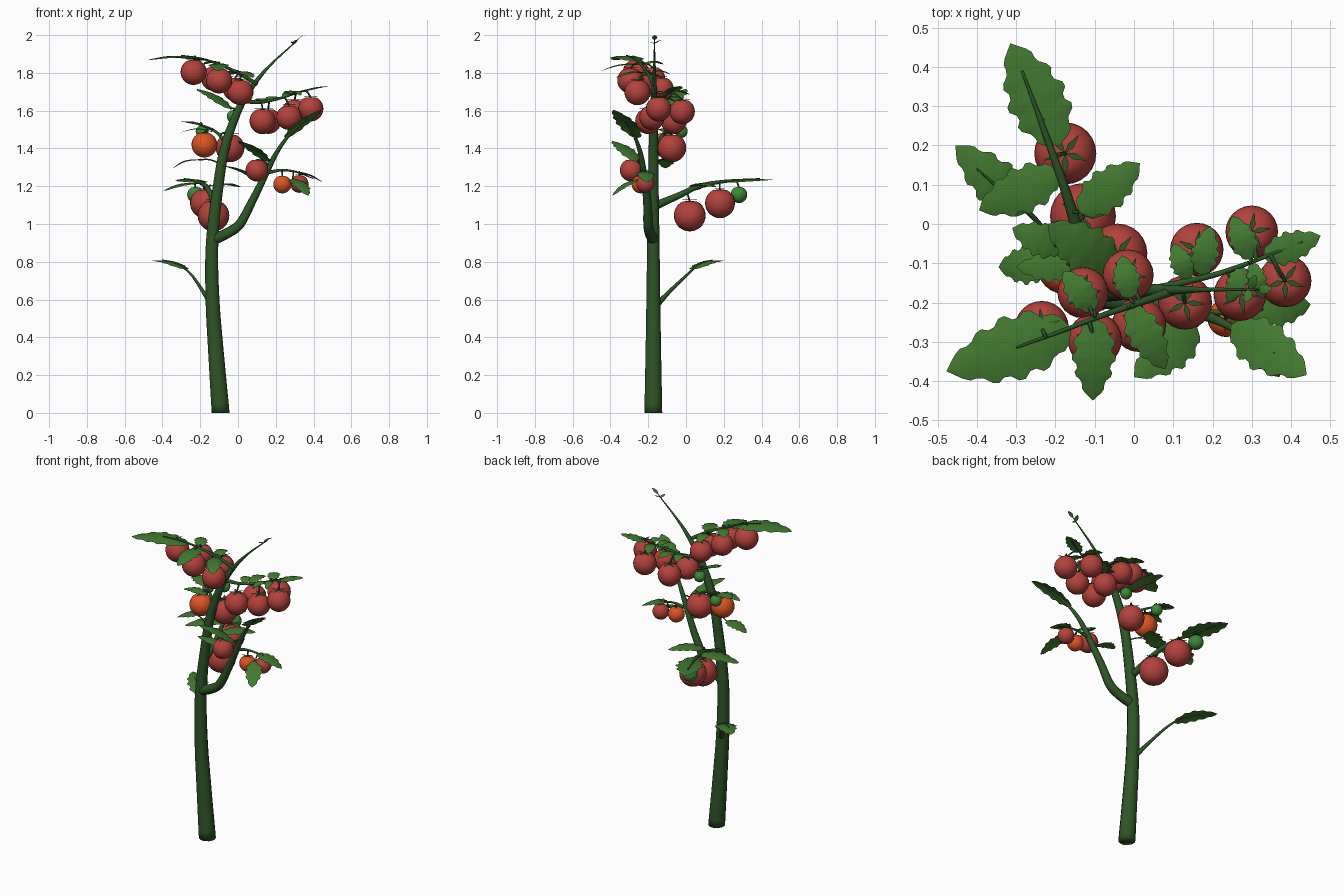
import bpy, math
from mathutils import Vector as V


def mat(name, r, g, b):
    m = bpy.data.materials.new(name)
    m.diffuse_color = (r, g, b, 1)
    return m


STEM = mat("stem_green", .028, .09, .02)
LEAF = mat("leaf_green", .055, .19, .03)
RED = mat("ripe_red", .45, .055, .045)
ORANGE = mat("half_ripe_orange", .72, .09, .02)
GREEN = mat("unripe_green", .05, .24, .04)
twig_points = []


def add_mesh(name, verts, faces, material):
    me = bpy.data.meshes.new(name)
    me.from_pydata([tuple(v) for v in verts], [], faces)
    me.materials.append(material)
    for p in me.polygons:
        p.use_smooth = True
    ob = bpy.data.objects.new(name, me)
    bpy.context.collection.objects.link(ob)
    return ob


def spline(pts, steps=6):
    # Catmull-Rom through (x, y, z, r) points
    p = [V(q) for q in pts]
    p = [p[0] * 2 - p[1]] + p + [p[-1] * 2 - p[-2]]
    out = []
    for i in range(1, len(p) - 2):
        a, b, c, d = p[i - 1:i + 3]
        for k in range(steps):
            t = k / steps
            out.append(.5 * (2 * b + (c - a) * t + (2 * a - 5 * b + 4 * c - d) * t * t
                             + (3 * b - a - 3 * c + d) * t ** 3))
    return out + [p[-2]]


def tube(name, pts, sides=8, record=True, flat_base=False):
    path = spline(pts)
    verts, faces = [], []
    ref = None
    for i, q in enumerate(path):
        c = q.xyz
        t = (path[min(i + 1, len(path) - 1)] - path[max(i - 1, 0)]).xyz.normalized()
        if flat_base and i == 0:
            t = V((0, 0, 1))
        if ref is None:
            ref = t.orthogonal()
        u = (ref - t * ref.dot(t)).normalized()
        ref, w = u, t.cross(u)
        for k in range(sides):
            a = 2 * math.pi * k / sides
            verts.append(c + (u * math.cos(a) + w * math.sin(a)) * max(q.w, .0015))
        if record:
            twig_points.append(c)
    for i in range(len(path) - 1):
        for k in range(sides):
            a, b = i * sides + k, i * sides + (k + 1) % sides
            faces.append((a, b, b + sides, a + sides))
    n = len(verts)
    faces += [tuple(reversed(range(sides))), tuple(range(n - sides, n))]
    return add_mesh(name, verts, faces, STEM)


def stalk(name, start, r):
    # short curved stalk to the nearest twig
    start = V(start)
    end = min(twig_points, key=lambda q: (q - start).length)
    mid = (start + end) / 2 + V((0, 0, .012))
    if (end - start).length > .01:
        tube(name, [(*end, r * 1.3), (*mid, r), (*start, r)], 6, False)


def leaf(base, tip, width, arch=.02, join=True):
    # serrated, slightly cupped blade
    base, tip = V(base), V(tip)
    d = tip - base
    side = d.cross(V((0, 0, 1))).normalized()
    up = side.cross(d).normalized()
    n, verts, faces = 20, [], []
    for i in range(n + 1):
        t = i / n
        prof = math.sin(math.pi * t ** .8) ** .7 if 0 < t < 1 else 0
        w = width / 2 * prof * (1 + (.13 if i % 4 in (1, 2) else -.07))
        c = base + d * t + up * arch * math.sin(math.pi * t)
        for s in (-1, -.5, 0, .5, 1):
            verts.append(c + side * w * s + up * width * (.06 * abs(s) - .13 * s * s) * prof)
    for i in range(n):
        for k in range(4):
            a = i * 5 + k
            faces.append((a, a + 1, a + 6, a + 5))
    add_mesh("leaf", verts, faces, LEAF)
    if join:
        stalk("leaf_stalk", base, .004)


def fruit(x, y, z, r, material):
    # round body, dimpled at the top
    seg, rings = 24, 14
    verts, faces = [], []
    for i in range(rings + 1):
        a = math.pi * i / rings
        for k in range(seg):
            b = 2 * math.pi * k / seg
            s = r * math.sin(a)
            h = r * math.cos(a) - .1 * r * max(0, math.cos(a)) ** 16
            verts.append((x + s * math.cos(b), y + s * math.sin(b), z + h))
    for i in range(rings):
        for k in range(seg):
            a, b = i * seg + k, i * seg + (k + 1) % seg
            faces.append((a, a + seg, b + seg, b))
    add_mesh("tomato", verts, faces, material)
    # star-shaped calyx
    cv, cf = [], []
    for k in range(5):
        b = 2 * math.pi * k / 5 + x * 9
        o, p = V((math.cos(b), math.sin(b), 0)), V((-math.sin(b), math.cos(b), 0))
        c = V((x, y, z))
        m = len(cv)
        cv += [c + V((0, 0, r * .96)), c + o * r * .3 + p * r * .11 + V((0, 0, r)),
               c + o * r * .75 + V((0, 0, r * .98)), c + o * r * .3 - p * r * .11 + V((0, 0, r))]
        cf.append((m, m + 3, m + 2, m + 1))
    add_mesh("calyx", cv, cf, STEM)
    stalk("fruit_stalk", (x, y, z + r * .9), .005)


# Main stem and side branch
tube("main_stem", [(-.092, -.173, 0, .049), (-.115, -.173, .3, .043), (-.135, -.173, .6, .038),
                   (-.137, -.173, .9, .034), (-.105, -.173, 1.2, .029), (-.065, -.172, 1.42, .026),
                   (.01, -.17, 1.62, .02), (.1, -.168, 1.76, .012), (.19, -.167, 1.86, .006),
                   (.295, -.167, 1.955, .003), (.32, -.167, 1.98, .002)], 12, flat_base=True)
tube("side_branch", [(-.125, -.175, .92, .03), (-.06, -.19, .95, .028), (.01, -.2, 1.0, .026),
                     (.075, -.205, 1.12, .022), (.135, -.22, 1.24, .018), (.2, -.24, 1.37, .013),
                     (.27, -.275, 1.47, .008), (.36, -.33, 1.555, .004)], 10)
# Leaf-bearing twigs
tube("low_twig", [(-.14, -.155, .57, .016), (-.19, -.08, .65, .01), (-.25, .01, .735, .007),
                  (-.32, .07, .79, .005), (-.4, .14, .81, .002)])
tube("back_twig", [(-.125, -.155, 1.1, .022), (-.14, -.04, 1.15, .017), (-.17, .07, 1.2, .013),
                   (-.215, .2, 1.225, .009), (-.285, .39, 1.24, .003)])
tube("upper_left_twig", [(.1, -.17, 1.74, .012), (0, -.205, 1.8, .009), (-.1, -.24, 1.845, .007),
                         (-.19, -.275, 1.875, .005), (-.3, -.315, 1.893, .003)])
tube("upper_right_twig", [(.04, -.17, 1.65, .012), (.12, -.15, 1.645, .009), (.22, -.125, 1.665, .007),
                          (.33, -.085, 1.7, .005), (.43, -.045, 1.725, .002)])
tube("middle_left_twig", [(-.06, -.16, 1.43, .012), (-.12, -.1, 1.49, .008), (-.2, -.055, 1.525, .005),
                          (-.28, -.02, 1.54, .002)])
tube("lower_right_twig", [(.15, -.225, 1.27, .01), (.23, -.225, 1.285, .007), (.31, -.22, 1.275, .005),
                          (.4, -.21, 1.24, .002)])

# Fruit clusters
for x, y, z, r in [(-.235, -.265, 1.805, .069), (-.1, -.295, 1.76, .069), (.013, -.257, 1.698, .069),
                   (-.13, -.175, 1.77, .065), (-.015, -.13, 1.715, .065),
                   (.13, -.2, 1.545, .069), (.27, -.18, 1.565, .067), (.385, -.145, 1.61, .067),
                   (.3, -.02, 1.595, .067), (.16, -.065, 1.545, .068),
                   (-.042, -.075, 1.403, .076), (.1, -.29, 1.285, .06), (.325, -.215, 1.213, .048),
                   (-.13, .02, 1.045, .084), (-.175, .18, 1.11, .079)]:
    fruit(x, y, z, r, RED)
fruit(-.178, -.11, 1.42, .068, ORANGE)
fruit(.235, -.24, 1.21, .048, ORANGE)
for x, y, z, r in [(-.025, -.1, 1.57, .034), (-.19, -.025, 1.49, .034), (-.225, .28, 1.155, .044)]:
    fruit(x, y, z, r, GREEN)

# Terminal leaves lying along the twig ends
for b, t, w, a in [((-.27, .03, .76), (-.455, .2, .805), .11, .02),
                   ((-.19, .2, 1.222), (-.315, .46, 1.235), .14, .008),
                   ((-.16, -.265, 1.865), (-.478, -.375, 1.868), .15, .024),
                   ((.33, -.085, 1.7), (.475, -.03, 1.73), .075, .006),
                   ((-.18, -.065, 1.52), (-.31, -.01, 1.54), .08, .012),
                   ((.29, -.222, 1.28), (.45, -.205, 1.22), .09, .015),
                   ((.25, -.255, 1.455), (.44, -.385, 1.605), .12, .015)]:
    leaf(b, t, w, a, False)

# Leaflets beside the twigs
for b, t, w in [((-.19, .13, 1.215), (-.395, .035, 1.175), .11), ((-.14, .03, 1.2), (.015, .155, 1.195), .1),
                ((-.1, -.24, 1.845), (-.105, -.45, 1.81), .1), ((-.01, -.21, 1.8), (.08, -.37, 1.775), .085),
                ((-.1, -.22, 1.845), (-.18, -.12, 1.845), .07), ((-.01, -.19, 1.8), (-.03, -.08, 1.79), .065),
                ((.14, -.14, 1.65), (.1, -.05, 1.645), .055), ((.17, -.13, 1.655), (.195, -.005, 1.66), .065),
                ((.3, -.09, 1.69), (.25, .02, 1.685), .065), ((.28, -.11, 1.68), (.24, -.2, 1.67), .05),
                ((.3, -.1, 1.69), (.33, -.19, 1.68), .045), ((-.04, -.12, 1.61), (-.22, 0, 1.715), .12),
                ((-.21, -.1, 1.34), (-.345, -.11, 1.295), .09), ((.16, -.26, 1.33), (.0, -.39, 1.44), .11),
                ((.11, -.21, 1.23), (-.09, -.28, 1.31), .09), ((.29, -.24, 1.24), (.37, -.39, 1.15), .09),
                ((-.14, -.11, 1.49), (-.3, -.11, 1.485), .07)]:
    leaf(b, t, w, .018)

# Tiny shoot leaves at the top
leaf((.315, -.167, 1.975), (.352, -.165, 2.0), .025, .004)
leaf((.295, -.167, 1.955), (.31, -.13, 1.975), .022, .003)
leaf((.295, -.167, 1.955), (.285, -.2, 1.965), .022, .003)
